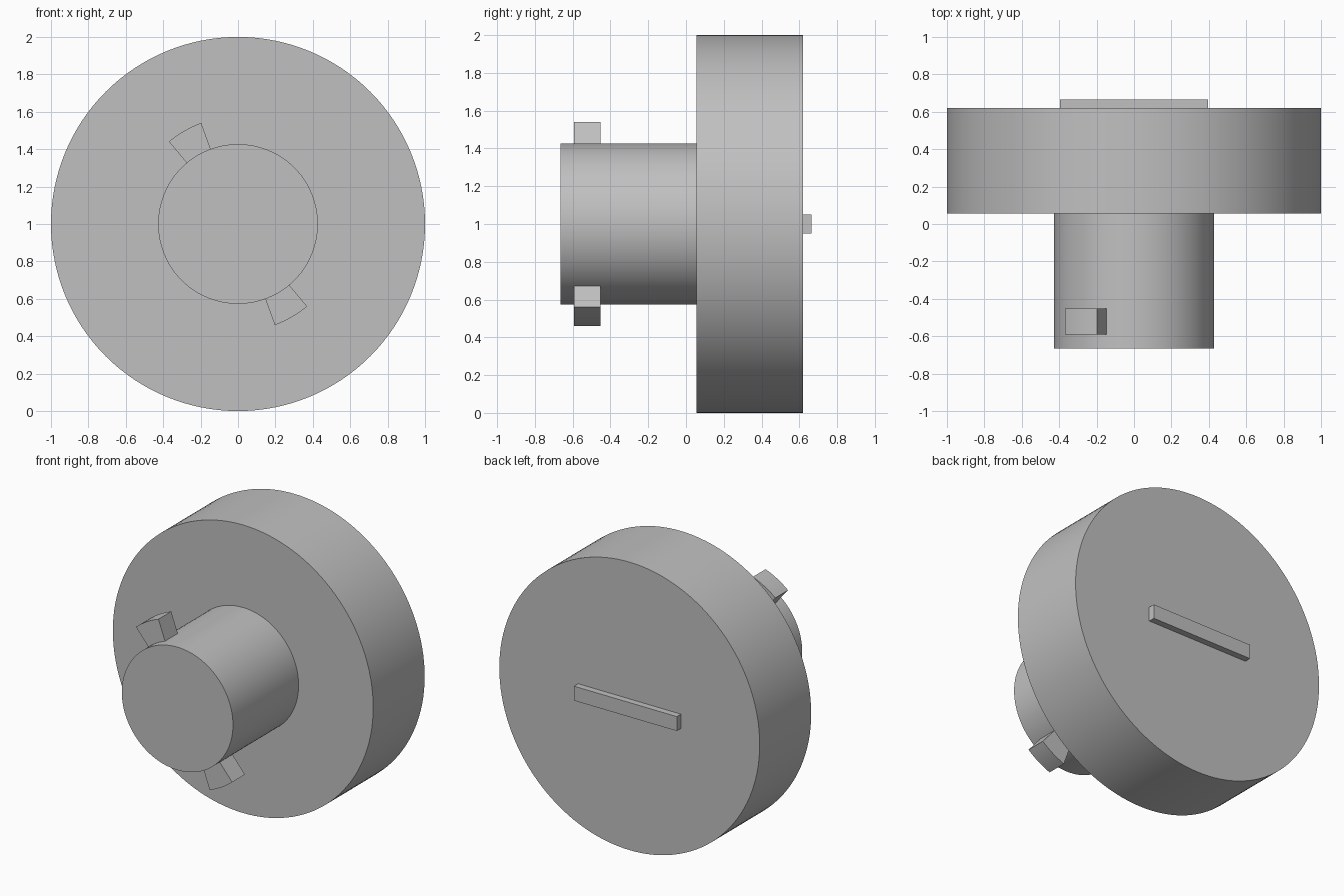
import bpy
import bmesh
from math import cos, sin, radians, pi
from mathutils import Matrix, Vector

cube = bpy.data.objects.get("Cube")
if cube:
    bpy.data.objects.remove(cube, do_unlink=True)

AXIS_Z = 1.0  # height of the common axis

grey = bpy.data.materials.new("plain_grey")
colour = (0.53, 0.53, 0.53, 1)
grey.use_nodes = True
grey.diffuse_color = colour
grey.node_tree.nodes["Principled BSDF"].inputs["Base Color"].default_value = colour


def extrude_profile(name, points, y_front, y_back):
    """Extrude an (x, z) outline around the axis from y_front to y_back."""
    bm = bmesh.new()
    face = bm.faces.new([bm.verts.new((x, y_front, AXIS_Z + z)) for x, z in points])
    result = bmesh.ops.extrude_face_region(bm, geom=[face])
    moved = [v for v in result["geom"] if isinstance(v, bmesh.types.BMVert)]
    bmesh.ops.translate(bm, verts=moved, vec=(0, y_back - y_front, 0))
    bmesh.ops.recalc_face_normals(bm, faces=bm.faces)
    mesh = bpy.data.meshes.new(name)
    bm.to_mesh(mesh)
    bm.free()
    mesh.materials.append(grey)
    obj = bpy.data.objects.new(name, mesh)
    bpy.context.collection.objects.link(obj)
    bpy.ops.object.select_all(action="DESELECT")
    obj.select_set(True)
    bpy.context.view_layer.objects.active = obj
    bpy.ops.object.shade_smooth_by_angle(angle=radians(30))
    return obj


def arc(radius, start, end, steps):
    angles = [radians(start + (end - start) * i / steps) for i in range(steps + 1)]
    return [(radius * cos(a), radius * sin(a)) for a in angles]


# Round body and shaft
extrude_profile("disc", arc(1.0, 0, 360, 128)[:-1], 0.055, 0.62)
extrude_profile("shaft", arc(0.427, 0, 360, 96)[:-1], -0.665, 0.06)

# Two opposite locking lugs on the shaft
for name, start in (("upper_lug", 110), ("lower_lug", 290)):
    outline = arc(0.575, start, start + 20, 8) + arc(0.41, start + 20, start, 8)
    extrude_profile(name, outline, -0.592, -0.452)

# Raised grip bar on the back
w, h = 0.395, 0.05
extrude_profile("back_bar", [(-w, -h), (w, -h), (w, h), (-w, h)], 0.61, 0.665)
